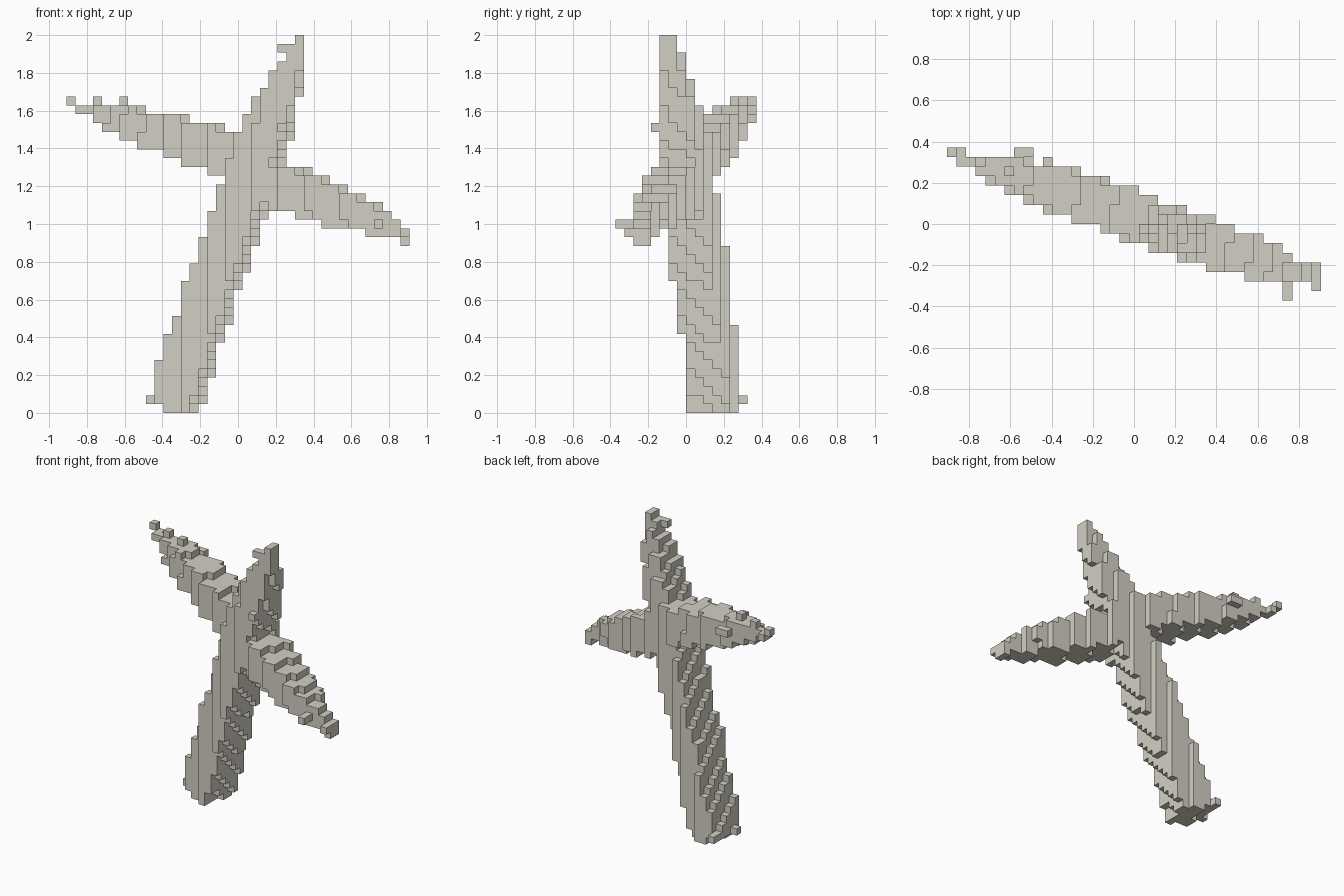
import bpy
from mathutils import Vector

old = bpy.data.objects.get("Cube")
if old:
    bpy.data.objects.remove(old, do_unlink=True)

# Block grid: cell counts along each axis, with the tallest axis 2 units
NX, NY, NZ = 39, 16, 43
S = 2 / NZ
# Direction through the thickness of the whole cross
DEPTH = Vector((0.332, 0.943, 0.007)).normalized()

stone = bpy.data.materials.new("warm_grey_stone")
stone.use_nodes = True
colour = (0.65, 0.63, 0.55, 1)
stone.diffuse_color = colour
bsdf = next(n for n in stone.node_tree.nodes if n.type == "BSDF_PRINCIPLED")
bsdf.inputs["Base Color"].default_value = colour
bsdf.inputs["Roughness"].default_value = 0.9


def corner(i, j, k):
    return Vector(((i - NX / 2) * S, (j - NY / 2) * S, k * S))


def limb_cells(start, end, half, taper, power):
    """Cells whose centres lie in a square limb that narrows toward its end."""
    a, axis = Vector(start), Vector(end) - Vector(start)
    side = axis.cross(DEPTH).normalized()
    cells = set()
    for i in range(NX):
        for j in range(NY):
            for k in range(NZ):
                p = corner(i + 0.5, j + 0.5, k + 0.5) - a
                t = p.dot(axis) / axis.length_squared
                if not 0 <= t <= 1:
                    continue
                off = p - axis * t
                if max(abs(off.dot(side)), abs(off.dot(DEPTH))) <= half * (1 - taper * t ** power):
                    cells.add((i, j, k))
    return cells


def block(i, j, k):
    """Cells of a small box given by inclusive index ranges."""
    return {(x, y, z) for x in range(i[0], i[1] + 1)
            for y in range(j[0], j[1] + 1) for z in range(k[0], k[1] + 1)}


hub = (0.085, 0.006, 1.30)
parts = {
    # Long leaning square post with a chipped foot
    "lower_post": limb_cells((-0.352, 0.163, 0.02), hub, 0.117, 0, 1)
    | {(9, 10, 1), (10, 14, 1)},
    # Tapered top with its end block
    "upper_post": limb_cells(hub, (0.34, -0.10, 2.0), 0.113, 0.9, 2.5)
    | block((26, 26), (5, 6), (40, 42)) | block((24, 25), (5, 5), (41, 41)),
    # Raised arm with loose blocks along its tip
    "right_arm": limb_cells((0.05, 0.027, 1.35), (-0.90, 0.343, 1.635), 0.115, 0.95, 2.7)
    | {(0, 15, 35), (1, 15, 34), (2, 14, 34), (3, 14, 34), (3, 14, 35), (6, 13, 35)}
    | block((7, 8), (15, 15), (33, 33)),
    # Lowered arm with its broken tip
    "left_arm": limb_cells((0.10, 0.0, 1.243), (0.92, -0.28, 0.95), 0.115, 0.95, 3.5)
    | block((38, 38), (2, 3), (19, 20)) | block((36, 37), (2, 3), (20, 21))
    | {(38, 1, 20), (35, 0, 21), (35, 1, 21)},
}
solid = set().union(*parts.values())

# Positive and negative side of each axis
DIRECTIONS = [(axis, side) for axis in range(3) for side in (0, 1)]


def build(name, cells):
    """Mesh only the outer faces of the cells."""
    index, faces = {}, []
    for cell in sorted(cells):
        for axis, side in DIRECTIONS:
            near = list(cell)
            near[axis] += 1 if side else -1
            if tuple(near) in solid:
                continue
            u, v = (axis + 1) % 3, (axis + 2) % 3
            quad = []
            for du, dv in ((0, 0), (1, 0), (1, 1), (0, 1)):
                c = list(cell)
                c[axis] += side
                c[u] += du
                c[v] += dv
                quad.append(index.setdefault(tuple(c), len(index)))
            faces.append(quad if side else quad[::-1])
    mesh = bpy.data.meshes.new(name)
    mesh.from_pydata([corner(*c) for c in index], [], faces)
    mesh.materials.append(stone)
    mesh.update()
    obj = bpy.data.objects.new(name, mesh)
    bpy.context.collection.objects.link(obj)


used = set()
for part_name, part_cells in parts.items():
    build(part_name, part_cells - used)
    used |= part_cells
